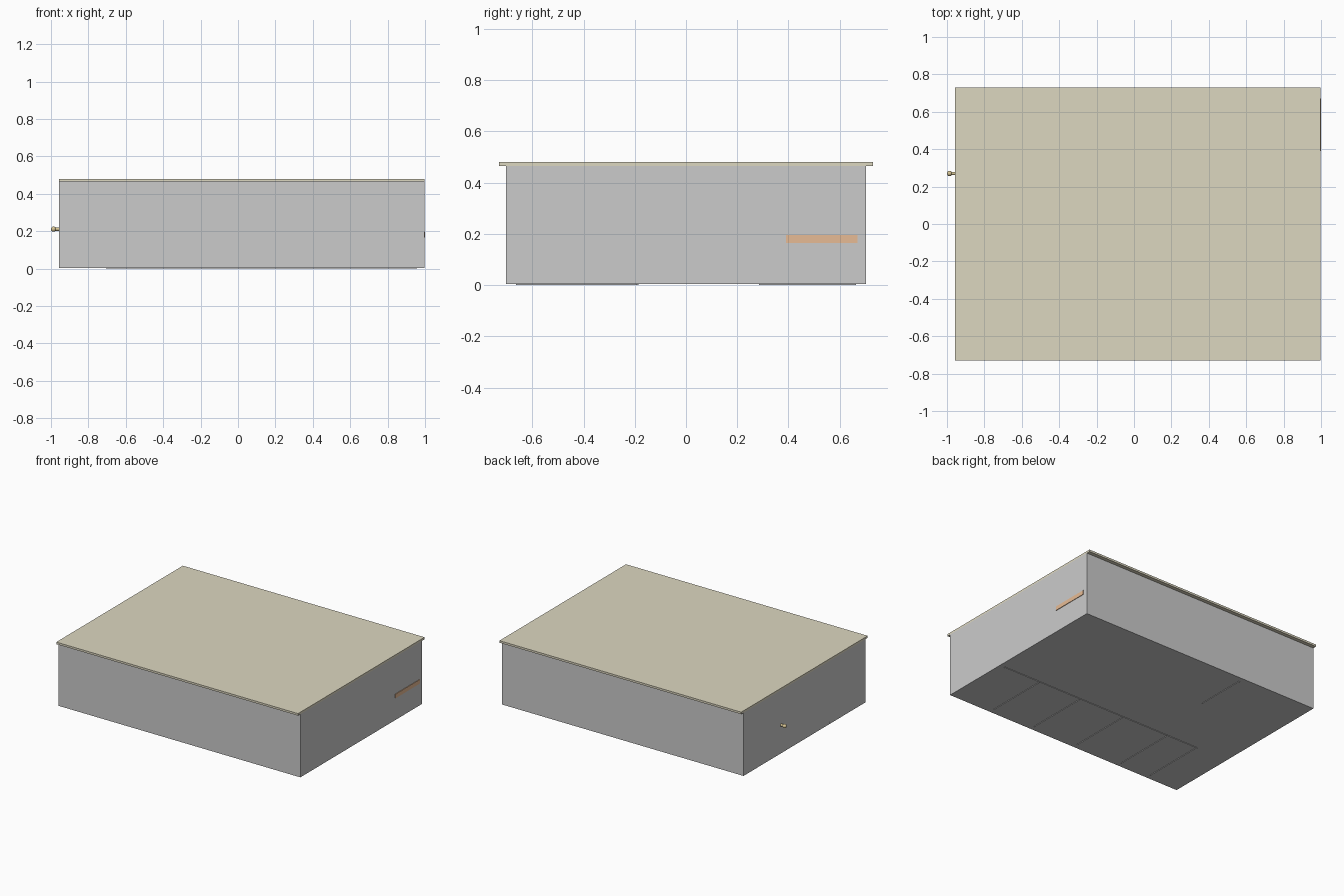
import bpy
from math import radians

if "Cube" in bpy.data.objects:
    bpy.data.objects.remove(bpy.data.objects["Cube"])


def material(name, rgb):
    m = bpy.data.materials.new(name)
    m.diffuse_color = (*rgb, 1)
    m.use_nodes = True
    m.node_tree.nodes["Principled BSDF"].inputs["Base Color"].default_value = m.diffuse_color
    return m


cream = material("cream", (0.72, 0.68, 0.53))
wood = material("light_wood", (0.80, 0.50, 0.30))
brass = material("brass", (0.68, 0.56, 0.30))


def box(name, x0, x1, y0, y1, z0, z1, mat=None):
    bpy.ops.mesh.primitive_cube_add(size=1, location=((x0 + x1) / 2, (y0 + y1) / 2, (z0 + z1) / 2))
    o = bpy.context.object
    o.name = name
    o.scale = (x1 - x0, y1 - y0, z1 - z0)
    bpy.ops.object.transform_apply(location=False, rotation=False, scale=True)
    if mat:
        o.data.materials.append(mat)
    return o


L, R, W, T = -0.957, 0.996, 0.703, 0.04   # building extents and wall thickness
Z0, H, TOP = 0.004, 0.465, 0.48

# Floor slab and outer walls
box("floor", L, R, -W, W, Z0, 0.016)
box("front_wall", L, R, -W, -W + T, Z0, H)
box("back_wall", L, R, W - T, W, Z0, H)
box("left_wall", L, L + T, -W + T, W - T, Z0, H)
box("right_wall", R - T, R, -W + T, W - T, Z0, H)

# Flat roof overhanging front and back
box("roof", L, R, -0.73, 0.73, H, TOP, cream)

# Row of rooms along the front, plus one divider at the back
box("corridor_wall", -0.70, R - T, -0.195, -0.185, 0, H)
for i, x in enumerate((0.65, 0.30, -0.07, -0.45, -0.70)):
    box(f"room_divider_{i + 1}", x - 0.005, x + 0.005, -W + T, -0.19, 0, H)
box("back_divider", -0.357, -0.347, 0.285, W - T, 0, H)

# Wooden shelf whose end shows through the right wall
box("shelf", 0.90, 1.0, 0.39, 0.67, 0.165, 0.195, wood)

# Door knob on the left wall
bpy.ops.mesh.primitive_cylinder_add(vertices=24, radius=0.009, depth=0.04,
                                    location=(-0.963, 0.27, 0.211), rotation=(0, radians(90), 0))
stem = bpy.context.object
stem.name = "knob_stem"
bpy.ops.mesh.primitive_uv_sphere_add(segments=24, ring_count=12, radius=0.014,
                                     location=(-0.986, 0.27, 0.211))
ball = bpy.context.object
ball.name = "knob_ball"
for o in (stem, ball):
    o.data.materials.append(brass)
    bpy.ops.object.select_all(action='DESELECT')
    o.select_set(True)
    bpy.context.view_layer.objects.active = o
    bpy.ops.object.shade_smooth_by_angle(angle=radians(40))
